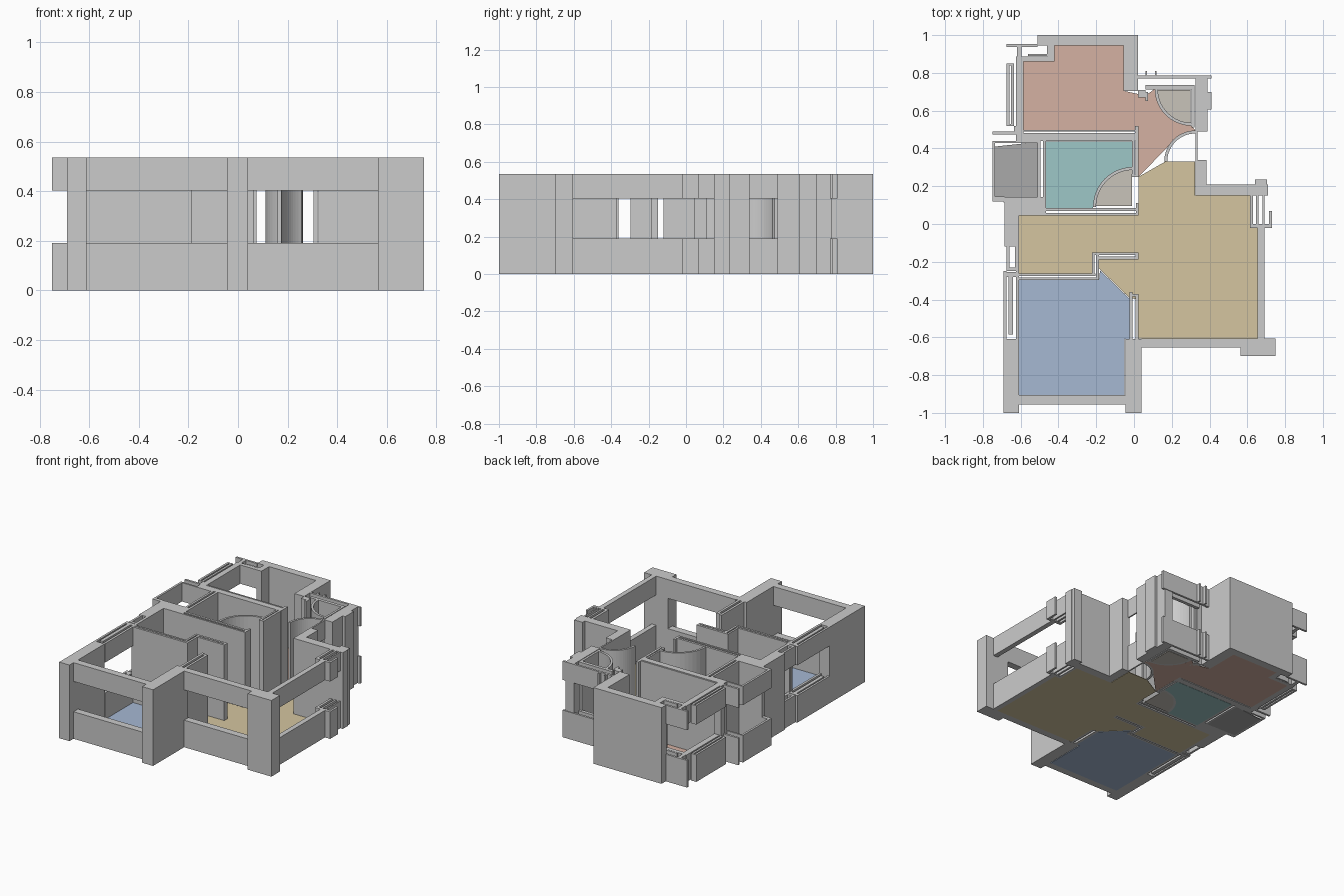
import bpy, bmesh, math

H, SILL, HEAD = 0.535, 0.19, 0.403
FULL = [(0, H)]
BANDS = [(0, SILL), (HEAD, H)]   # sill below, lintel above the opening


def finish(name, bm, color=None):
    bmesh.ops.recalc_face_normals(bm, faces=bm.faces)
    me = bpy.data.meshes.new(name)
    bm.to_mesh(me)
    bm.free()
    ob = bpy.data.objects.new(name, me)
    bpy.context.collection.objects.link(ob)
    if color:
        mat = bpy.data.materials.new(name + "_color")
        mat.diffuse_color = (*color, 1)
        me.materials.append(mat)
    return ob


def prism(bm, pts, z0, z1):
    face = bm.faces.new([bm.verts.new((x, y, z0)) for x, y in pts])
    ext = bmesh.ops.extrude_face_region(bm, geom=[face], use_keep_orig=True)
    bmesh.ops.translate(bm, vec=(0, 0, z1 - z0),
                        verts=[v for v in ext["geom"] if isinstance(v, bmesh.types.BMVert)])


def walls(name, rects, levels=FULL):
    bm = bmesh.new()
    for x0, y0, x1, y1 in rects:
        for z0, z1 in levels:
            prism(bm, [(x0, y0), (x1, y0), (x1, y1), (x0, y1)], z0, z1)
    return finish(name, bm)


def arc(cx, cy, r, a0, a1, n=12):
    angs = [math.radians(a0 + (a1 - a0) * i / n) for i in range(n + 1)]
    return [(cx + r * math.cos(a), cy + r * math.sin(a)) for a in angs]


def arc_wall(name, cx, cy, r, a0, a1, levels=FULL, t=0.016):
    bm = bmesh.new()
    pts = arc(cx, cy, r, a0, a1) + arc(cx, cy, r - t, a1, a0)
    for z0, z1 in levels:
        prism(bm, pts, z0, z1)
    return finish(name, bm)


def floor(name, pts, color):
    bm = bmesh.new()
    prism(bm, pts, 0, 0.004)
    return finish(name, bm, color)


# North bedroom
walls("north_bedroom_walls", [
    (-0.51, 0.945, 0.02, 1.0), (-0.055, 0.705, 0.02, 0.95),
    (-0.46, 0.86, -0.42, 0.95), (-0.625, 0.44, 0.02, 0.483),
    (-0.585, 0.489, 0.02, 0.497), (0.005, 0.44, 0.025, 0.52),
    (-0.635, 0.475, -0.585, 0.52)])
walls("north_bedroom_window", [
    (-0.625, 0.86, -0.42, 0.888), (-0.675, 0.938, -0.51, 0.953),
    (-0.62, 0.84, -0.595, 0.95), (-0.56, 0.89, -0.46, 0.90),
    (-0.675, 0.52, -0.66, 0.85), (-0.65, 0.52, -0.635, 0.85),
    (-0.625, 0.49, -0.585, 0.86), (-0.675, 0.52, -0.635, 0.53),
    (-0.675, 0.84, -0.635, 0.85), (-0.75, 0.475, -0.625, 0.49)], BANDS)

# Balcony and bathroom
walls("balcony_parapet", [
    (-0.75, 0.12, -0.735, 0.44), (-0.75, 0.428, -0.51, 0.44),
    (-0.75, 0.12, -0.685, 0.145)], BANDS)
walls("bathroom_walls", [
    (-0.51, 0.12, -0.495, 0.44), (-0.482, 0.12, -0.465, 0.44),
    (-0.69, 0.115, -0.465, 0.142), (-0.61, 0.045, -0.465, 0.12),
    (-0.685, -0.12, -0.61, 0.12), (-0.465, 0.045, 0.02, 0.058),
    (-0.465, 0.07, 0.02, 0.086), (-0.01, 0.25, 0.002, 0.44),
    (0.008, 0.25, 0.024, 0.44), (-0.012, 0.25, 0.024, 0.265),
    (0.01, 0.045, 0.024, 0.11)])
arc_wall("bathroom_door_sweep", -0.005, 0.09, 0.212, 90, 180)

# South bedroom
walls("south_bedroom_walls", [
    (-0.69, -1.0, -0.61, -0.61), (-0.045, -1.0, 0.04, -0.61),
    (-0.62, -0.275, -0.205, -0.262), (-0.62, -0.297, -0.185, -0.283),
    (-0.222, -0.275, -0.209, -0.15), (-0.2, -0.297, -0.185, -0.165),
    (-0.222, -0.165, 0.02, -0.15), (-0.2, -0.187, 0.02, -0.173),
    (0.008, -0.187, 0.024, -0.15),
    (-0.025, -0.61, -0.008, -0.36), (0.008, -0.61, 0.025, -0.37),
    (-0.025, -0.385, 0.025, -0.37)])
walls("south_bedroom_front_window", [(-0.61, -0.955, -0.045, -0.905)], BANDS)
walls("west_windows", [
    (-0.69, -0.61, -0.675, -0.25), (-0.665, -0.585, -0.64, -0.28),
    (-0.625, -0.61, -0.608, -0.25), (-0.69, -0.28, -0.608, -0.255),
    (-0.675, -0.25, -0.66, -0.12), (-0.63, -0.25, -0.61, -0.12),
    (-0.675, -0.25, -0.61, -0.23)], BANDS)

# Living room
walls("living_room_walls", [
    (0.565, -0.70, 0.75, -0.605), (0.325, 0.15, 0.71, 0.21),
    (0.64, 0.15, 0.705, 0.235), (0.325, 0.15, 0.385, 0.34)])
walls("living_room_windows", [
    (0.04, -0.655, 0.57, -0.605), (0.655, -0.61, 0.69, -0.02),
    (0.613, -0.015, 0.63, 0.15), (0.647, 0.0, 0.66, 0.15),
    (0.613, -0.02, 0.73, 0.0), (0.715, -0.02, 0.73, 0.07),
    (0.68, 0.0, 0.69, 0.15)], BANDS)

# Entrance and closet
walls("entrance_walls", [
    (0.325, 0.49, 0.39, 0.78), (0.385, 0.605, 0.41, 0.70),
    (0.305, 0.51, 0.32, 0.72), (0.02, 0.67, 0.06, 0.71),
    (0.06, 0.65, 0.075, 0.70)])
walls("entrance_openings", [
    (0.02, 0.77, 0.41, 0.785), (0.06, 0.712, 0.32, 0.735),
    (0.06, 0.78, 0.07, 0.81), (0.11, 0.78, 0.12, 0.81),
    (0.325, 0.34, 0.335, 0.49)], BANDS)
arc_wall("closet_door_sweep", 0.305, 0.715, 0.195, 180, 256)
arc_wall("closet_door_sweep_end", 0.305, 0.715, 0.195, 256, 270, BANDS)
arc_wall("entry_door_sweep", 0.325, 0.33, 0.165, 118, 180)
arc_wall("entry_door_sweep_end", 0.325, 0.33, 0.165, 90, 118, BANDS)

# Floors
entry = arc(0.325, 0.33, 0.165, 90, 150)
closet = arc(0.305, 0.715, 0.195, 180, 270)
floor("north_bedroom_floor",
      [(-0.585, 0.495), (-0.585, 0.86), (-0.42, 0.86), (-0.42, 0.945), (-0.055, 0.945),
       (-0.055, 0.705), (0.06, 0.68)] + closet + entry + [(0.025, 0.25), (0.025, 0.495)],
      (0.66, 0.44, 0.36))
floor("living_room_floor",
      [(-0.61, 0.045), (0.024, 0.045), (0.024, 0.25), (0.165, 0.33), (0.322, 0.33),
       (0.322, 0.15), (0.615, 0.15), (0.615, -0.015), (0.655, -0.02), (0.655, -0.605),
       (0.025, -0.605), (0.025, -0.4), (-0.025, -0.39), (-0.185, -0.235), (-0.185, -0.185),
       (0.02, -0.185), (0.02, -0.15), (-0.222, -0.15), (-0.222, -0.262), (-0.61, -0.262)],
      (0.66, 0.56, 0.35))
floor("south_bedroom_floor",
      [(-0.61, -0.297), (-0.185, -0.297), (-0.18, -0.245), (-0.025, -0.395),
       (-0.025, -0.61), (-0.05, -0.61), (-0.05, -0.905), (-0.61, -0.905)],
      (0.38, 0.48, 0.65))
floor("bathroom_floor",
      [(-0.465, 0.086), (-0.217, 0.086)] + arc(-0.005, 0.09, 0.212, 180, 90)
      + [(-0.005, 0.438), (-0.465, 0.438)], (0.34, 0.57, 0.57))
floor("balcony_floor", [(-0.735, 0.14), (-0.505, 0.14), (-0.505, 0.435), (-0.735, 0.41)],
      (0.40, 0.40, 0.40))
floor("bathroom_door_floor", [(-0.01, 0.095)] + arc(-0.01, 0.095, 0.195, 90, 180),
      (0.58, 0.55, 0.49))
floor("closet_floor", [(0.3, 0.71)] + arc(0.3, 0.71, 0.178, 180, 270), (0.58, 0.55, 0.49))
